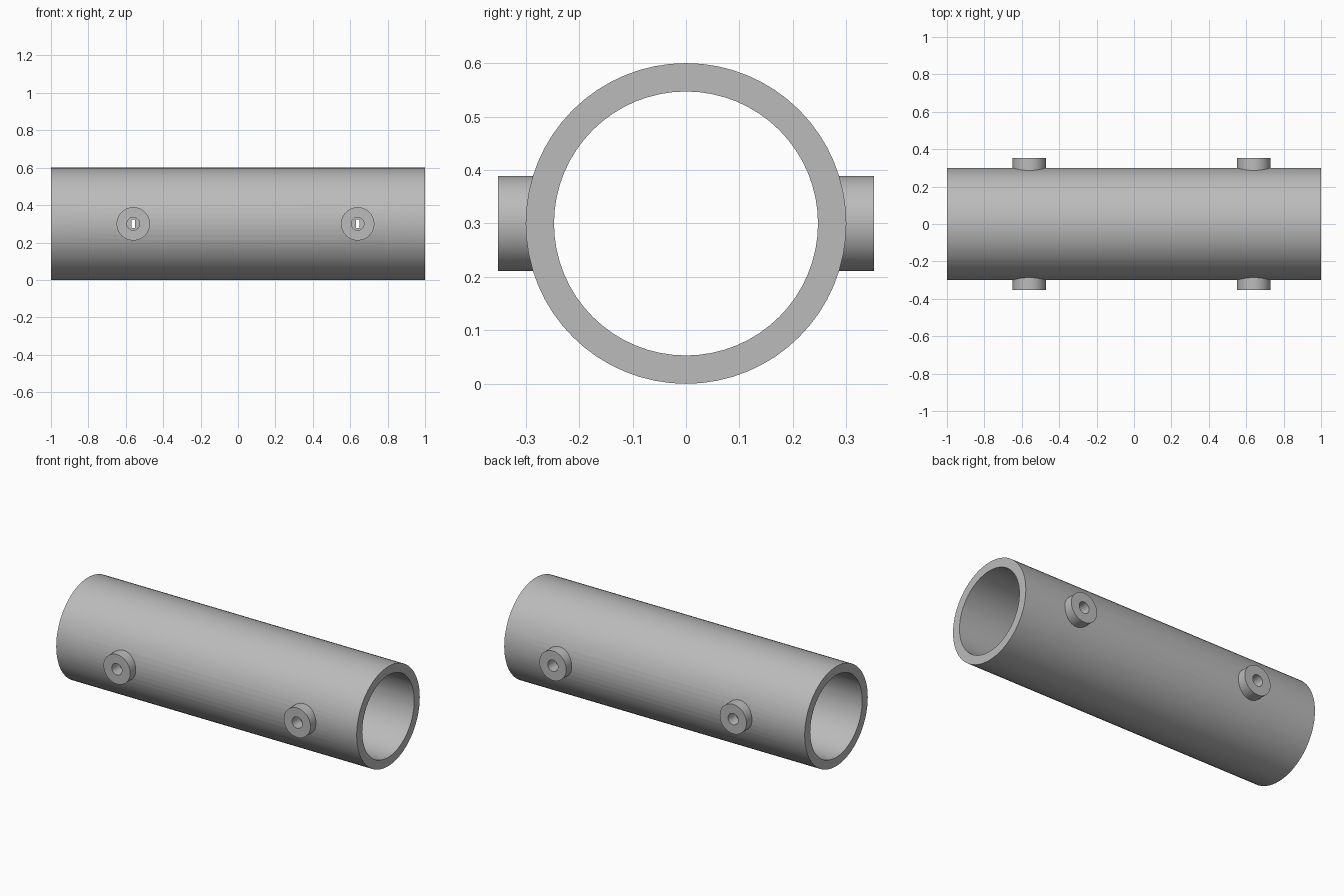
import bpy
from math import radians

cube = bpy.data.objects.get("Cube")
if cube:
    bpy.data.objects.remove(cube, do_unlink=True)

CENTRE_Z = 0.3
BOSS_X = (-0.56, 0.64)

metal = bpy.data.materials.new("grey metal")
metal.use_nodes = True
grey = (0.5, 0.5, 0.5, 1)
metal.diffuse_color = grey
metal.node_tree.nodes["Principled BSDF"].inputs["Base Color"].default_value = grey


def cylinder(name, radius, length, x=0, y=0, axis="X", sides=48):
    turn = (0, radians(90), 0) if axis == "X" else (radians(90), 0, 0)
    bpy.ops.mesh.primitive_cylinder_add(
        vertices=sides, radius=radius, depth=length, location=(x, y, CENTRE_Z), rotation=turn)
    obj = bpy.context.object
    obj.name = name
    obj.data.materials.append(metal)
    return obj


def box(name, size, x, y):
    bpy.ops.mesh.primitive_cube_add(size=1, location=(x, y, CENTRE_Z))
    obj = bpy.context.object
    obj.name = name
    obj.scale = size
    obj.data.materials.append(metal)
    return obj


def combine(target, tool, operation):
    """Apply a boolean and discard the tool object."""
    mod = target.modifiers.new(tool.name, "BOOLEAN")
    mod.operation = operation
    mod.solver = "EXACT"
    mod.object = tool
    bpy.context.view_layer.objects.active = target
    bpy.ops.object.modifier_apply(modifier=mod.name)
    bpy.data.objects.remove(tool, do_unlink=True)


# Pipe body with a short round boss at each port
pipe = cylinder("pipe", 0.3, 2.0, sides=64)
ports = [(x, side) for x in BOSS_X for side in (-1, 1)]
for x, side in ports:
    combine(pipe, cylinder("boss", 0.089, 0.1, x, side * 0.302, "Y"), "UNION")

# Main bore
combine(pipe, cylinder("bore", 0.247, 2.2, sides=64), "DIFFERENCE")

# Round recess in each boss, with a narrow slot through the wall
for x, side in ports:
    combine(pipe, cylinder("recess", 0.034, 0.1, x, side * 0.33, "Y", 32), "DIFFERENCE")
    combine(pipe, box("slot", (0.018, 0.3, 0.045), x, side * 0.3), "DIFFERENCE")

bpy.ops.object.select_all(action="DESELECT")
pipe.select_set(True)
bpy.context.view_layer.objects.active = pipe
bpy.ops.object.shade_smooth_by_angle(angle=radians(30))
